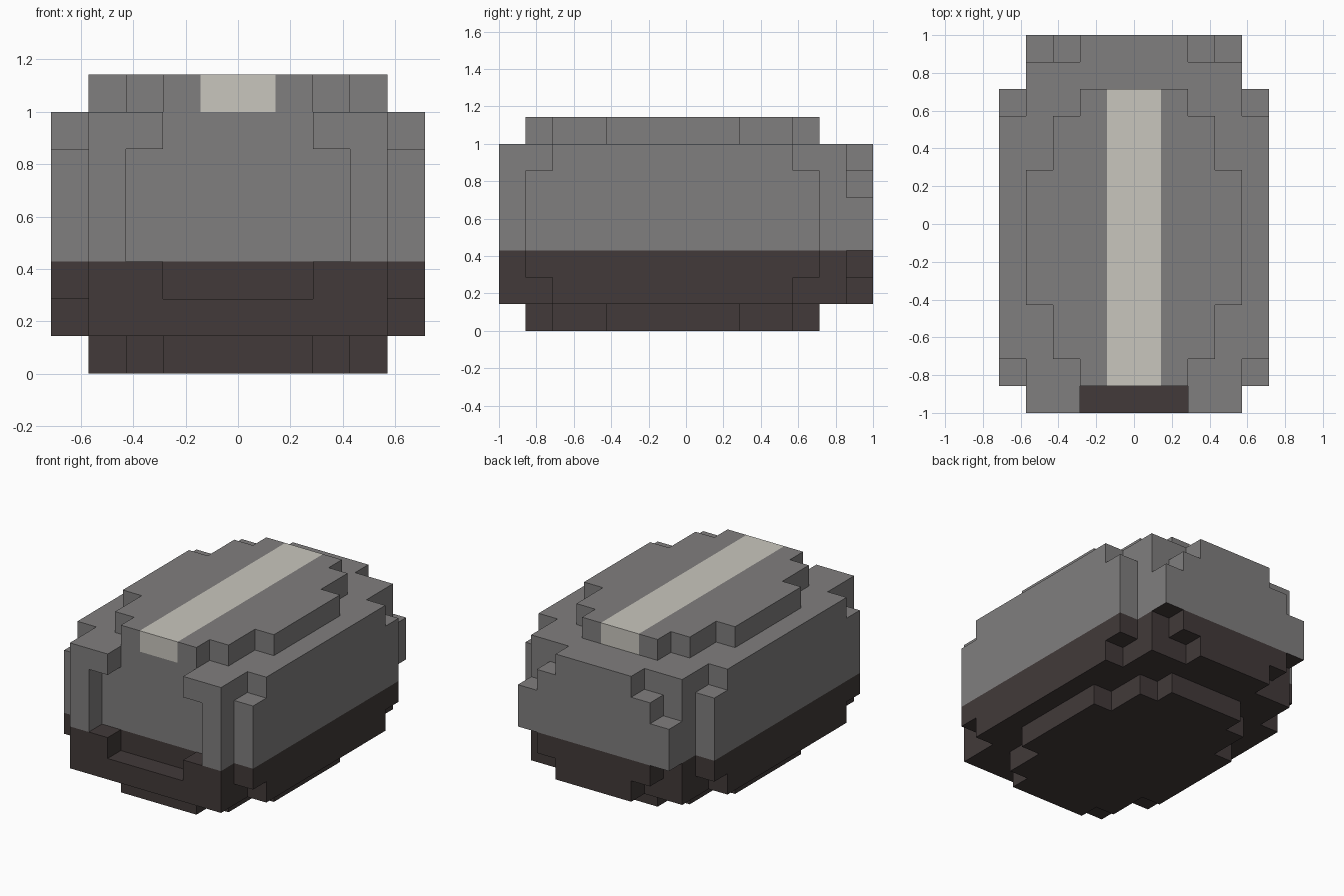
import bpy
import bmesh

cube = bpy.data.objects.get("Cube")
if cube:
    bpy.data.objects.remove(cube, do_unlink=True)

U = 1 / 7      # size of one block
SPLIT = 3      # height, in blocks, where the dark base meets the grey lid


def material(name, rgb):
    mat = bpy.data.materials.new(name)
    mat.use_nodes = True
    colour = (*rgb, 1)
    mat.diffuse_color = colour
    mat.node_tree.nodes["Principled BSDF"].inputs["Base Color"].default_value = colour
    return mat


GREY = material("stone_grey", (0.216, 0.209, 0.209))
DARK = material("dark_brown", (0.054, 0.042, 0.041))
CREAM = material("pale_cream", (0.584, 0.565, 0.515))

# Where a profile point (a, b) at depth d goes for each extrusion axis
PLACE = {
    "x": lambda a, b, d: (d, a, b),
    "y": lambda a, b, d: (a, d, b),
    "z": lambda a, b, d: (a, b, d),
}


def symmetric(half):
    """Complete a right-hand outline with its reflection."""
    return half + [(-a, b) for a, b in reversed(half)]


def slab(name, outline, axis, start, end, main=GREY, mirror=False):
    """Extrude a stepped outline; faces at or below the split are dark."""
    bm = bmesh.new()
    place = PLACE[axis]
    for sign in ((1, -1) if mirror else (1,)):
        rings = []
        for depth in (start, end):
            ring = []
            for a, b in outline:
                x, y, z = place(a, b, depth)
                ring.append(bm.verts.new((sign * x * U, y * U, z * U)))
            rings.append(ring)
            bm.faces.new(ring)
        low, high = rings
        for i in range(len(low)):
            j = (i + 1) % len(low)
            bm.faces.new((low[i], low[j], high[j], high[i]))
    bmesh.ops.recalc_face_normals(bm, faces=bm.faces)
    for face in bm.faces:
        height = face.calc_center_median().z / U
        face.material_index = 1 if height < SPLIT + 0.01 else 0
    mesh = bpy.data.meshes.new(name)
    bm.to_mesh(mesh)
    bm.free()
    mesh.materials.append(main)
    mesh.materials.append(DARK)
    obj = bpy.data.objects.new(name, mesh)
    bpy.context.collection.objects.link(obj)
    return obj


# Central body
body = symmetric([(4, -6), (4, 6)])
slab("body_base", body, "z", 1, SPLIT)
slab("body_lid", body, "z", SPLIT, 7)

# Side panels with notched corners
slab("side_panels_base",
     [(-5, 1), (4, 1), (4, 2), (5, 2), (5, 3), (-6, 3), (-6, 2), (-5, 2)],
     "x", 4, 5, mirror=True)
slab("side_panels_lid",
     [(-6, 3), (5, 3), (5, 6), (4, 6), (4, 7), (-5, 7), (-5, 6), (-6, 6)],
     "x", 4, 5, mirror=True)

# Front frame around the recess, open at the top
slab("front_ledge", symmetric([(4, 1), (4, 3), (2, 3), (2, 2)]), "y", -7, -6)
slab("front_posts", [(3, 3), (4, 3), (4, 7), (2, 7), (2, 6), (3, 6)],
     "y", -7, -6, mirror=True)

# Stepped back panel
slab("back_panel_base", symmetric([(2, 1), (2, 2), (3, 2), (3, 3)]), "y", 6, 7)
slab("back_panel_lid",
     symmetric([(4, 3), (4, 5), (3, 5), (3, 6), (2, 6), (2, 7)]), "y", 6, 7)

# Stepped foot and matching top, the top parted by the stripe
steps = [(2, -6), (2, -5), (3, -5), (3, -3), (4, -3),
         (4, 2), (3, 2), (3, 4), (2, 4), (2, 5)]
slab("foot", symmetric(steps), "z", 0, 1)
slab("top_halves", [(1, -6)] + steps + [(1, 5)], "z", 7, 8, mirror=True)
slab("top_stripe", symmetric([(1, -6), (1, 5)]), "z", 7, 8, main=CREAM)
